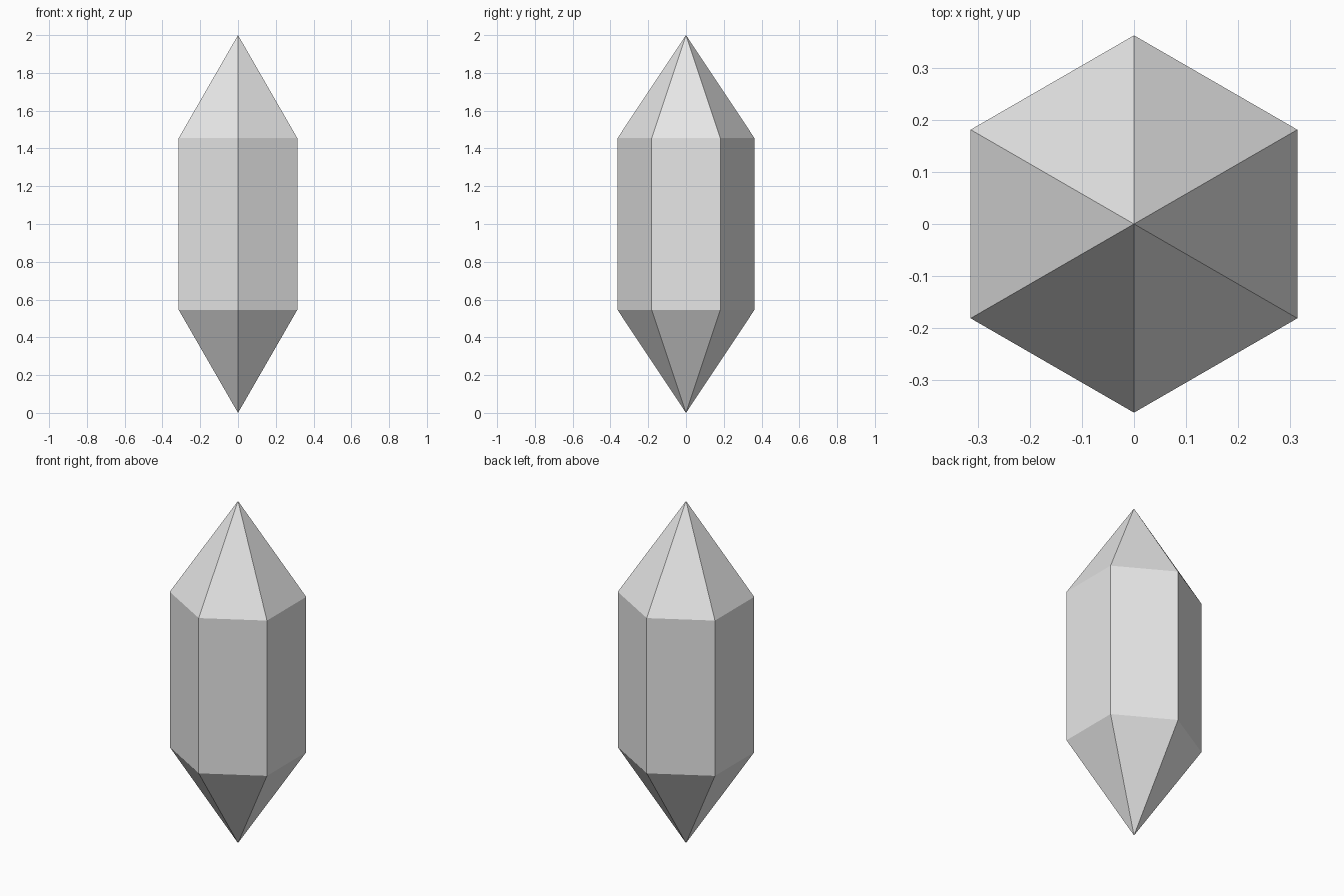
import bpy, bmesh, math

if "Cube" in bpy.data.objects:
    bpy.data.objects.remove(bpy.data.objects["Cube"])

SIDES, RADIUS = 6, 0.363
Z_LOW, Z_HIGH, Z_TOP = 0.546, 1.454, 2.0

grey = bpy.data.materials.new("light grey")
grey.diffuse_color = (0.8, 0.8, 0.8, 1)
grey.use_nodes = True
grey.node_tree.nodes["Principled BSDF"].inputs["Base Color"].default_value = grey.diffuse_color

bm = bmesh.new()


def ring(z):
    # hexagon with corners pointing along the y axis
    angles = [math.pi / 2 + math.tau * i / SIDES for i in range(SIDES)]
    return [bm.verts.new((RADIUS * math.cos(a), RADIUS * math.sin(a), z)) for a in angles]


low, high = ring(Z_LOW), ring(Z_HIGH)
bottom, top = bm.verts.new((0, 0, 0)), bm.verts.new((0, 0, Z_TOP))

# prism walls with a pointed cap at each end
for i in range(SIDES):
    j = (i + 1) % SIDES
    bm.faces.new((low[i], low[j], high[j], high[i]))
    bm.faces.new((high[i], high[j], top))
    bm.faces.new((low[j], low[i], bottom))

bmesh.ops.recalc_face_normals(bm, faces=bm.faces)
mesh = bpy.data.meshes.new("crystal")
bm.to_mesh(mesh)
bm.free()
mesh.materials.append(grey)
crystal = bpy.data.objects.new("crystal", mesh)
bpy.context.collection.objects.link(crystal)
